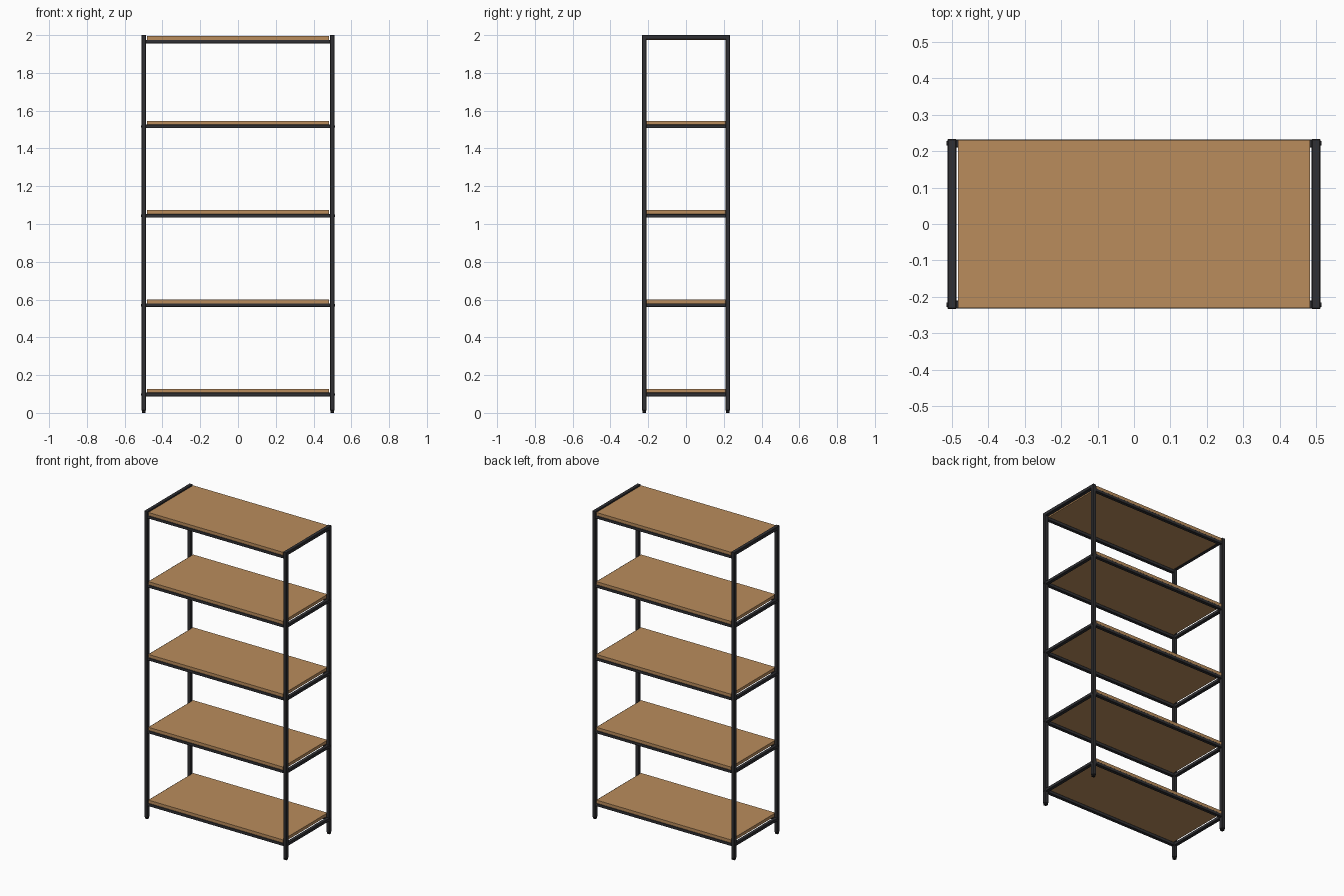
import bpy

if "Cube" in bpy.data.objects:
    bpy.data.objects.remove(bpy.data.objects["Cube"])

def material(name, rgb):
    m = bpy.data.materials.new(name)
    m.diffuse_color = (*rgb, 1)
    m.use_nodes = True
    m.node_tree.nodes["Principled BSDF"].inputs["Base Color"].default_value = m.diffuse_color
    return m

METAL = material("dark metal", (0.03, 0.03, 0.034))
WOOD = material("warm wood", (0.49, 0.265, 0.108))
RUBBER = material("black rubber", (0.010, 0.010, 0.011))

def box(name, lo, hi, mat, bevel=0.0):
    bpy.ops.mesh.primitive_cube_add(size=1, location=[(a + b) / 2 for a, b in zip(lo, hi)])
    o = bpy.context.object
    o.name = name
    o.scale = [b - a for a, b in zip(lo, hi)]
    bpy.ops.object.transform_apply(location=False, rotation=False, scale=True)
    o.data.materials.append(mat)
    if bevel:
        b = o.modifiers.new("bevel", 'BEVEL')
        b.width = bevel
        b.segments = 1
    return o

X, Y = 0.511, 0.233      # outer half width and depth
T = 0.024                # tube size
LEVELS = [0.127, 0.600, 1.073, 1.546, 1.995]   # top of each board
BOARD, RAIL = 0.020, 0.019

# Posts with rubber feet
for sx in (-1, 1):
    for sy in (-1, 1):
        cx, cy = sx * (X - T / 2), sy * (Y - T / 2)
        h, f = T / 2, T / 2 - 0.002
        box("corner_post", (cx - h, cy - h, 0.012), (cx + h, cy + h, 2.0), METAL, 0.002)
        box("foot", (cx - f, cy - f, 0), (cx + f, cy + f, 0.014), RUBBER, 0.002)

# Top end bars joining the posts
for sx in (-1, 1):
    cx = sx * (X - T / 2)
    box("top_end_bar", (cx - T / 2, -Y, 1.978), (cx + T / 2, Y, 2.0), METAL, 0.002)

# Shelves: board, long rails, end rails and bolts
for i, top in enumerate(LEVELS):
    zb = top - BOARD
    zr = zb - RAIL
    box("shelf_board", (-0.483, -0.23, zb), (0.483, 0.23, top), WOOD)
    for s in (-1, 1):
        cy = s * (Y - T / 2)
        box("long_rail", (-X + T - 0.002, cy - T / 2 + 0.001, zr),
            (X - T + 0.002, cy + T / 2 - 0.001, zb), METAL, 0.0015)
        if i < 4:
            cx = s * (X - T / 2)
            box("end_rail", (cx - T / 2 + 0.001, -Y + T - 0.002, zr),
                (cx + T / 2 - 0.001, Y - T + 0.002, zb), METAL, 0.0015)
            for sy in (-1, 1):
                bpy.ops.mesh.primitive_cylinder_add(
                    vertices=12, radius=0.006, depth=0.004, rotation=(0, 1.570796, 0),
                    location=(s * (X + 0.001), sy * (Y - T / 2), zr + RAIL / 2))
                bpy.context.object.name = "bolt_head"
                bpy.context.object.data.materials.append(METAL)
